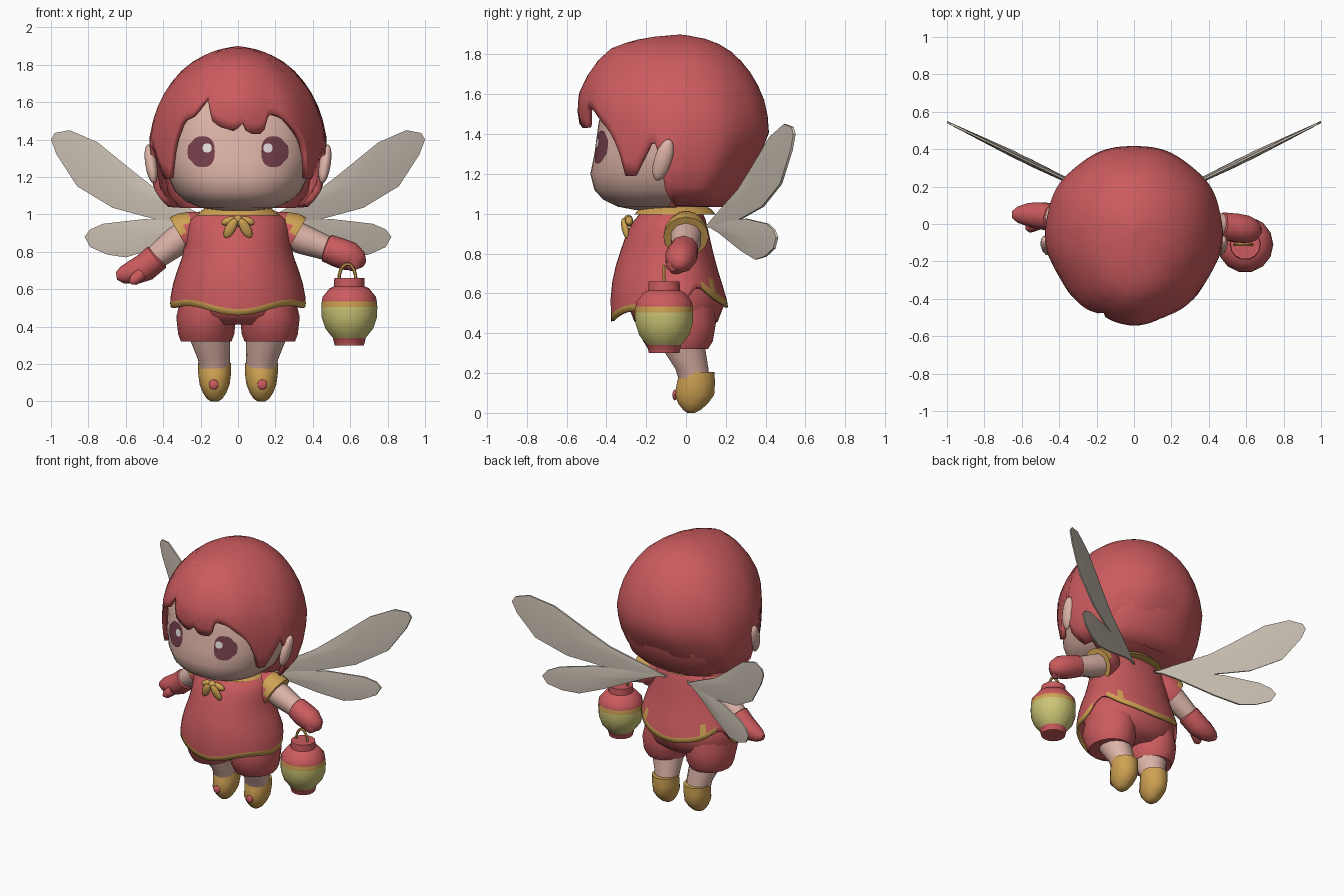
import bpy, bmesh, math
from mathutils import Vector, Matrix

if "Cube" in bpy.data.objects:
    bpy.data.objects.remove(bpy.data.objects["Cube"])

def material(name, rgb):
    m = bpy.data.materials.new(name)
    m.diffuse_color = (*rgb, 1)
    m.use_nodes = True
    m.node_tree.nodes["Principled BSDF"].inputs["Base Color"].default_value = m.diffuse_color
    return m

RED = material("coral red", (0.60, 0.105, 0.112))
SKIN = material("skin", (0.72, 0.45, 0.385))
GOLD = material("gold", (0.62, 0.36, 0.085))
WING = material("pale wing", (0.61, 0.54, 0.46))
EYE = material("eye plum", (0.18, 0.05, 0.07))
YELLOW = material("lantern yellow", (0.60, 0.56, 0.18))
WHITE = material("eye white", (0.85, 0.78, 0.78))

def finish(name, bm, mats, angle=45, rule=None):
    """Turn a bmesh into a smooth object; rule picks a material slot per face centre."""
    bmesh.ops.remove_doubles(bm, verts=bm.verts, dist=0.0005)
    bmesh.ops.recalc_face_normals(bm, faces=bm.faces)
    if rule:
        for f in bm.faces:
            f.material_index = rule(f.calc_center_median())
    me = bpy.data.meshes.new(name)
    bm.to_mesh(me)
    bm.free()
    ob = bpy.data.objects.new(name, me)
    bpy.context.collection.objects.link(ob)
    for m in mats:
        me.materials.append(m)
    bpy.ops.object.select_all(action='DESELECT')
    ob.select_set(True)
    bpy.context.view_layer.objects.active = ob
    bpy.ops.object.shade_smooth_by_angle(angle=math.radians(angle))
    return ob

def skin_rings(name, rings, mats, caps=(True, True), rule=None, angle=45):
    bm = bmesh.new()
    vs = [[bm.verts.new(p) for p in r] for r in rings]
    n = len(rings[0])
    for a, b in zip(vs, vs[1:]):
        for i in range(n):
            j = (i + 1) % n
            bm.faces.new((a[i], a[j], b[j], b[i]))
    for use, r in zip(caps, (vs[0], vs[-1])):
        if use:
            bm.faces.new(r)
    return finish(name, bm, mats, angle, rule)

def stack(name, levels, mats, n=16, **kw):
    """Horizontal ellipses: (z, x, y, rx, ry)."""
    rings = [[(x + rx * math.cos(t), y + ry * math.sin(t), z)
              for t in (2 * math.pi * i / n for i in range(n))] for z, x, y, rx, ry in levels]
    return skin_rings(name, rings, mats, **kw)

def tube(name, path, mats, n=10, **kw):
    """Round tube along a path of (x, y, z, radius)."""
    pts = [Vector(p[:3]) for p in path]
    rings = []
    for i, p in enumerate(pts):
        d = (pts[min(i + 1, len(pts) - 1)] - pts[max(i - 1, 0)]).normalized()
        u = d.cross(Vector((0, 1, 0))).normalized()
        v = d.cross(u)
        rings.append([p + path[i][3] * (u * math.cos(t) + v * math.sin(t))
                      for t in (2 * math.pi * k / n for k in range(n))])
    return skin_rings(name, rings, mats, **kw)

def blob(name, loc, size, mat, tilt=(0, 0, 0)):
    bm = bmesh.new()
    bmesh.ops.create_uvsphere(bm, u_segments=14, v_segments=8, radius=1)
    rot = Matrix.Rotation(tilt[1], 4, 'Y') @ Matrix.Rotation(tilt[0], 4, 'X')
    bmesh.ops.transform(bm, verts=bm.verts,
                        matrix=Matrix.Translation(loc) @ rot @ Matrix.Diagonal((*size, 1)))
    return finish(name, bm, [mat])

def lerp_table(table, x):
    """Interpolate all columns of a table sorted by its first column."""
    if x <= table[0][0]:
        return table[0][1:]
    for p, q in zip(table, table[1:]):
        if x <= q[0]:
            k = (x - p[0]) / (q[0] - p[0])
            return [a + (b - a) * k for a, b in zip(p[1:], q[1:])]
    return table[-1][1:]

def section(profile, z, th, cy, power=2.0):
    """Point on an egg-shaped section: profile rows are (z, half width, front, back)."""
    a, f, b = lerp_table(profile, z)
    s, c = math.sin(th), math.cos(th)
    e = 2 / power
    x = a * math.copysign(abs(s) ** e, s)
    y = abs(c) ** e * (-f if c > 0 else b)
    return (x, cy + y, z)

# ---- Face ----
FACE = [(1.02, .10, .16, .10), (1.035, .20, .24, .15), (1.07, .28, .315, .18), (1.12, .335, .36, .2),
        (1.2, .375, .38, .22), (1.3, .40, .36, .25), (1.45, .40, .34, .25), (1.6, .36, .31, .22),
        (1.72, .24, .2, .15)]
ANG = lambda n: [2 * math.pi * i / n for i in range(n)]
skin_rings("face", [[section(FACE, r[0], t, -.1, 2.35) for t in ANG(40)] for r in FACE], [SKIN])

def face_y(x, z):
    a, f, _ = lerp_table(FACE, z)
    return -.1 - f * (1 - (abs(x) / a) ** 2.35) ** (1 / 2.35)

def face_patch(name, cx, cz, rx, rz, mat, lift, lash=0):
    """Thin rounded plate that hugs the face."""
    bm = bmesh.new()
    mid = bm.verts.new((cx, face_y(cx, cz) - lift, cz))
    last = None
    for k in (.33, .67, 1):
        ring = []
        for t in ANG(20):
            x = cx + k * rx * math.copysign(abs(math.cos(t)) ** .8, math.cos(t))
            z = cz + k * rz * math.copysign(abs(math.sin(t)) ** .8, math.sin(t))
            if lash and k == 1 and math.cos(t) * lash > .9:
                x += lash * .014
            ring.append(bm.verts.new((x, face_y(x, z) - lift, z)))
        for i in range(20):
            j = (i + 1) % 20
            bm.faces.new((mid, ring[i], ring[j]) if last is None else (last[i], ring[i], ring[j], last[j]))
        last = ring
    ob = finish(name, bm, [mat])
    if ob.data.polygons[0].normal.y > 0:
        ob.data.flip_normals()

for s, side in ((-1, "right"), (1, "left")):
    face_patch(side + "_eye", s * .19, 1.335, .066, .083, EYE, .006, s)
    face_patch(side + "_eye_glint", s * .19 + (.025 if s < 0 else -.03), 1.355, .024, .024, WHITE, .011)
    blob(side + "_ear", (s * .465, -.115, 1.27), (.032, .045, .11), SKIN, (-.3, s * .15))

# ---- Hair: dome whose lower edge forms fringe, side locks and bob ----
HAIR = [(1.03, .36, .47, .23), (1.1, .435, .47, .28), (1.2, .465, .47, .35), (1.28, .474, .48, .40),
        (1.4, .475, .49, .45), (1.52, .45, .51, .44), (1.6, .42, .505, .415), (1.69, .37, .465, .37),
        (1.77, .30, .41, .305), (1.83, .225, .345, .24), (1.87, .14, .24, .16), (1.89, .07, .12, .08),
        (1.9, 0, 0, 0)]
EDGE = [(-180, 1.03), (-86, 1.04), (-80, 1.14), (-77, 1.36), (-72, 1.35), (-66, 1.27), (-60, 1.19),
        (-53, 1.19), (-48, 1.34), (-41, 1.5), (-32, 1.53), (-24, 1.63), (-18, 1.5), (-13, 1.47), (-1, 1.44),
        (2, 1.5), (7, 1.43), (17, 1.43), (22, 1.54), (32, 1.52), (44, 1.42), (50, 1.33), (54, 1.19),
        (60, 1.19), (66, 1.27), (72, 1.35), (77, 1.36), (80, 1.14), (86, 1.04), (180, 1.03)]
rows, cols = 15, 120
rings = []
for r in range(rows):
    k = 1 - math.cos(r / (rows - 1) * math.pi / 2)
    ring = []
    for t in ANG(cols):
        deg = (math.degrees(t) + 180) % 360 - 180
        x, y, z = section(HAIR, 1.9 - (1.9 - lerp_table(EDGE, deg)[0]) * k, t, -.03)
        w = 1 + .012 * k * math.cos(9 * t)          # soft strand ripple
        ring.append((x * w, y * w, z))
    rings.append(ring)
hair = skin_rings("hair", rings, [RED], caps=(False, False))
mod = hair.modifiers.new("thickness", 'SOLIDIFY')
mod.thickness, mod.offset = .03, -1
stack("hair_underside", [(1.035, 0, .04, .31, .17), (1.1, 0, .06, .37, .22), (1.25, 0, .08, .40, .27),
                         (1.45, 0, .08, .38, .28)], [RED], n=28)

# ---- Tunic with scalloped gold hem ----
TUNIC = [(.44, .365, .345, .245), (.55, .362, .35, .24), (.62, .35, .345, .22), (.7, .325, .335, .195),
         (.81, .285, .30, .165), (.9, .28, .27, .145), (.97, .265, .23, .13), (1.01, .2, .19, .11),
         (1.04, .14, .15, .09)]

def hem(t):
    deg = abs((math.degrees(t) + 180) % 360 - 180)
    return .515 - .035 * math.cos(t) - .02 * math.cos(4 * t) + .1 * math.exp(-((deg - 112) / 20) ** 2)

rings = []
for k in (0, .06, .13, .25, .4, .55, .7, .85, 1):
    rings.append([section(TUNIC, 1.04 - (1.04 - hem(t) - .033) * k, t, -.03) for t in ANG(48)])
rings.append([section(TUNIC, hem(t), t, -.03) for t in ANG(48)])
tunic = skin_rings("tunic", rings, [RED, GOLD], caps=(True, False),
                   rule=lambda c: int(c.z < hem(math.atan2(c.x, -c.y - .03)) + .03))
mod = tunic.modifiers.new("thickness", 'SOLIDIFY')
mod.thickness, mod.offset = .015, -1
stack("collar", [(1.045, 0, -.06, .16, .15), (1.02, 0, -.055, .195, .185), (.995, 0, -.055, .225, .205)],
      [GOLD], n=24)

# ---- Bow ----
blob("bow_knot", (0, -.29, .965), (.03, .025, .03), GOLD)
for s, side in ((-1, "right"), (1, "left")):
    blob(side + "_bow_tail", (s * .04, -.305, .925), (.028, .018, .06), GOLD, (.2, -s * .5))
    blob(side + "_bow_loop", (s * .05, -.285, .965), (.042, .02, .022), GOLD, (0, s * .3))

# ---- Shorts, legs, shoes ----
stack("shorts", [(.41, 0, -.05, .20, .15), (.46, 0, -.05, .31, .21), (.55, 0, -.05, .33, .245),
                 (.64, 0, -.06, .315, .245), (.72, 0, -.07, .25, .2)], [RED], n=28)
for s, side in ((-1, "right"), (1, "left")):
    stack(side + "_shorts_leg", [(.32, s * .17, -.04, .135, .15), (.36, s * .17, -.04, .15, .175),
                                 (.45, s * .17, -.05, .16, .2), (.54, s * .16, -.05, .15, .19)], [RED])
    stack(side + "_leg", [(.42, s * .155, -.03, .11, .12), (.32, s * .148, -.01, .105, .11),
                          (.22, s * .128, .03, .085, .085), (.12, s * .125, .05, .075, .075)], [SKIN], n=14)
    stack(side + "_shoe", [(.205, s * .125, .055, .088, .09), (.15, s * .125, .05, .088, .098),
                           (.09, s * .125, .042, .08, .102), (.045, s * .125, .035, .062, .075),
                           (.015, s * .125, .03, .042, .045), (0, s * .125, .025, .02, .02)], [GOLD], n=14)
    blob(side + "_shoe_button", (s * .13, -.056, .09), (.027, .012, .027), RED)

# ---- Sleeves, arms, gloves ----
for s, side in ((-1, "right"), (1, "left")):
    tube(side + "_sleeve", [(s * .17, -.01, .965, .06), (s * .22, 0, .93, .095), (s * .275, .0, .905, .11),
                            (s * .31, .0, .885, .113)], [RED, GOLD], n=16,
         rule=lambda c, s=s: int(c.x * s > .285 - .35 * (c.z - .9)))
tube("right_arm", [(-.25, .01, .91, .08), (-.33, .02, .855, .08), (-.46, .04, .755, .062)], [SKIN])
tube("right_glove", [(-.42, .035, .785, .05), (-.435, .035, .77, .075), (-.50, .045, .715, .075), (-.56, .05, .69, .066),
                     (-.62, .05, .675, .045), (-.65, .05, .67, .02)], [RED])
tube("right_thumb", [(-.52, .0, .68, .035), (-.56, -.02, .645, .028), (-.575, -.02, .635, .012)], [RED])
tube("left_arm", [(.25, 0, .91, .08), (.35, 0, .865, .08), (.5, -.01, .81, .062)], [SKIN])
tube("left_glove", [(.46, -.01, .825, .05), (.475, -.01, .82, .075), (.54, -.02, .795, .08), (.6, -.03, .775, .078),
                    (.65, -.035, .75, .055), (.675, -.04, .735, .02)], [RED])
tube("left_fingers", [(.6, -.04, .77, .06), (.62, -.05, .73, .05), (.63, -.05, .705, .025)], [RED])

# ---- Lantern ----
LX, LY = .595, -.11
stack("lantern", [(z, LX, LY, r, r) for z, r in
                  ((.30, .078), (.34, .088), (.342, .09), (.39, .128), (.45, .148), (.505, .15), (.535, .147),
                   (.56, .142), (.605, .105), (.615, .082), (.66, .08))], [RED, YELLOW, GOLD], n=14, angle=35,
      rule=lambda c: 1 if .341 < c.z < .51 else 2 if .51 < c.z < .54 else 0)
arc = [(LX - .01 + .045 * math.cos(a), LY, .65 + .085 * math.sin(a), .009)
       for a in (math.pi * i / 10 for i in range(11))]
tube("lantern_handle", arc, [GOLD], n=6)

# ---- Wings: thin leaf plates swept backwards ----
UPPER = [(.08, .93), (.2, 1.0), (.42, 1.12), (.56, 1.23), (.75, 1.385), (.9, 1.45), (.98, 1.435), (1.0, 1.40),
         (.97, 1.32), (.86, 1.15), (.67, 1.035), (.45, .975), (.2, .93)]
LOWER = [(.08, .945), (.3, .965), (.5, .975), (.72, .95), (.79, .92), (.82, .88), (.79, .825), (.7, .785),
         (.6, .77), (.45, .815), (.22, .905)]

def wing(name, outline, s, mid):
    bm = bmesh.new()
    put = lambda x, z, d: bm.verts.new((s * x, .06 + .485 * x + d, z))
    front = [put(x, z, -.006) for x, z in outline]
    back = [put(x, z, .006) for x, z in outline]
    cf, cb = put(*mid, -.02), put(*mid, .02)
    for i in range(len(outline)):
        j = (i + 1) % len(outline)
        bm.faces.new((cf, front[i], front[j]))
        bm.faces.new((cb, back[j], back[i]))
        bm.faces.new((front[i], back[i], back[j], front[j]))
    finish(name, bm, [WING], 30)

for s, side in ((-1, "right"), (1, "left")):
    wing(side + "_upper_wing", UPPER, s, (.64, 1.17))
    wing(side + "_lower_wing", LOWER, s, (.55, .885))
